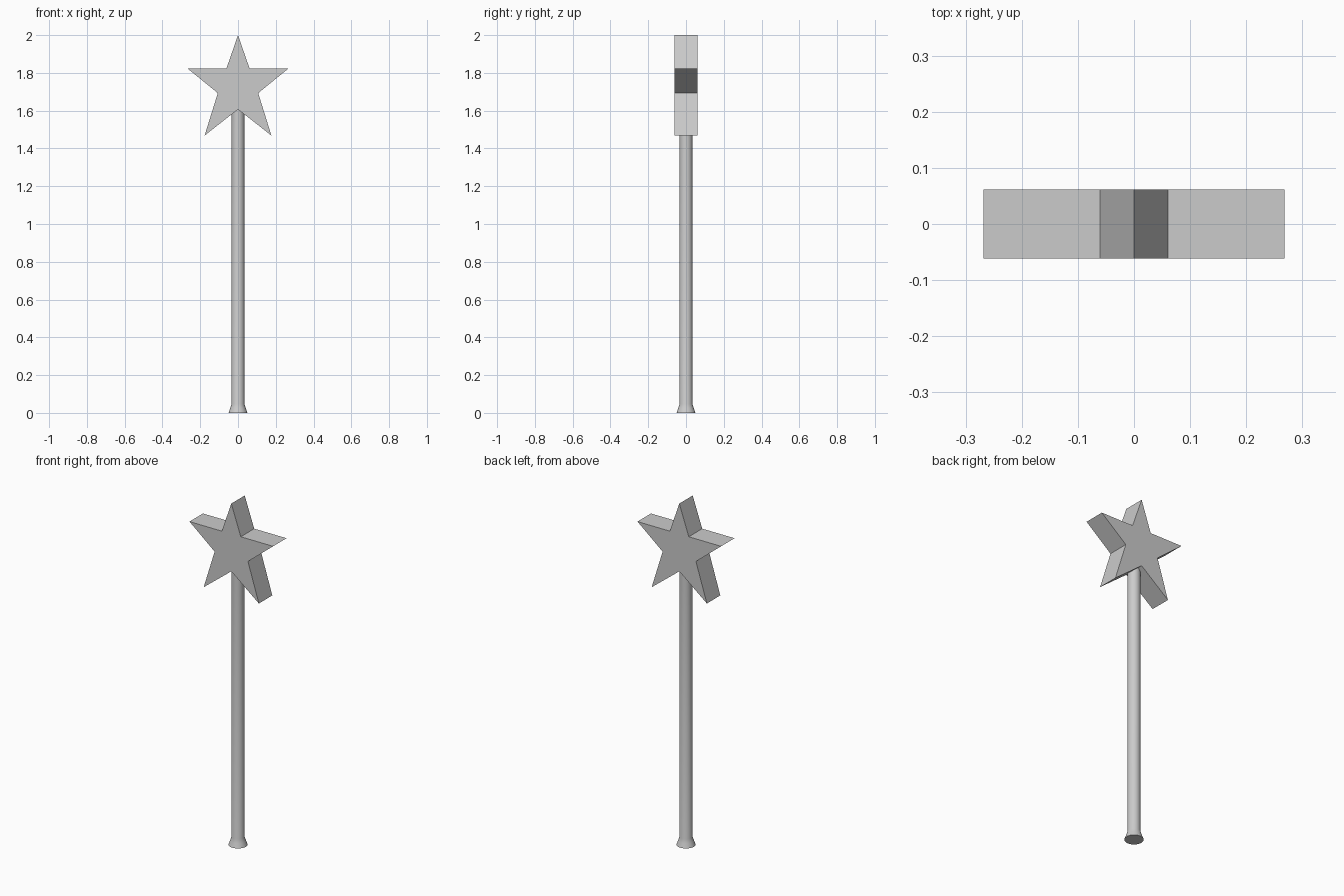
import bpy, bmesh, math

if "Cube" in bpy.data.objects:
    bpy.data.objects.remove(bpy.data.objects["Cube"])


def finish(name, bm):
    bmesh.ops.recalc_face_normals(bm, faces=bm.faces[:])
    mesh = bpy.data.meshes.new(name)
    bm.to_mesh(mesh)
    bm.free()
    obj = bpy.data.objects.new(name, mesh)
    bpy.context.collection.objects.link(obj)
    return obj


# Star head: half outline mirrored across x, extruded along y
half_depth = 0.0615
right = [(0.061, 1.824), (0.268, 1.824), (0.107, 1.693), (0.177, 1.468)]
outline = [(0, 2.0)] + right + [(0, 1.607)] + [(-x, z) for x, z in reversed(right)]
bm = bmesh.new()
face = bm.faces.new([bm.verts.new((x, -half_depth, z)) for x, z in outline])
ext = bmesh.ops.extrude_face_region(bm, geom=[face], use_keep_orig=True)
moved = [v for v in ext["geom"] if isinstance(v, bmesh.types.BMVert)]
bmesh.ops.translate(bm, verts=moved, vec=(0, 2 * half_depth, 0))
finish("star_head", bm)

# Handle: round rod with a flared foot, ending inside the star
profile = [(0.05, 0.0), (0.041, 0.025), (0.034, 0.047), (0.034, 1.63)]
sides = 32
bm = bmesh.new()
rings = [[bm.verts.new((r * math.cos(2 * math.pi * i / sides),
                        r * math.sin(2 * math.pi * i / sides), z))
          for i in range(sides)] for r, z in profile]
for low, high in zip(rings, rings[1:]):
    for i in range(sides):
        j = (i + 1) % sides
        bm.faces.new((low[i], low[j], high[j], high[i]))
bm.faces.new(rings[0])
bm.faces.new(rings[-1])
handle = finish("handle", bm)

bpy.ops.object.select_all(action='DESELECT')
handle.select_set(True)
bpy.context.view_layer.objects.active = handle
bpy.ops.object.shade_smooth_by_angle(angle=math.radians(18))
